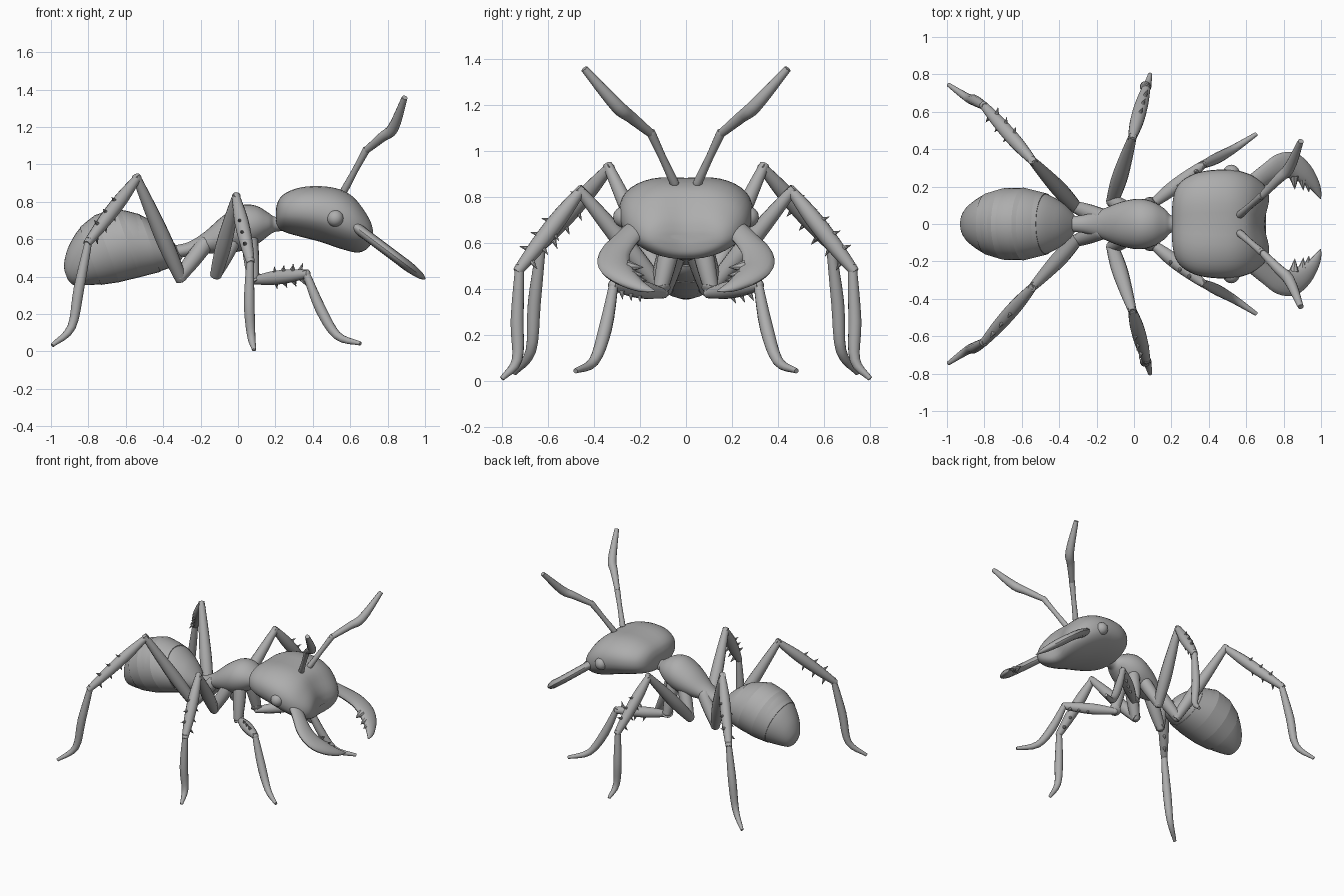
import bpy, bmesh, math
from mathutils import Vector

if "Cube" in bpy.data.objects:
    bpy.data.objects.remove(bpy.data.objects["Cube"], do_unlink=True)

grey = bpy.data.materials.new("shell_grey")
grey.use_nodes = True
colour = (0.42, 0.42, 0.42, 1)
grey.diffuse_color = colour
grey.node_tree.nodes["Principled BSDF"].inputs["Base Color"].default_value = colour


def finish(name, bm):
    """Turn a bmesh into a smooth shaded grey object."""
    bmesh.ops.recalc_face_normals(bm, faces=bm.faces)
    mesh = bpy.data.meshes.new(name)
    bm.to_mesh(mesh)
    bm.free()
    mesh.materials.append(grey)
    part = bpy.data.objects.new(name, mesh)
    bpy.context.collection.objects.link(part)
    bpy.ops.object.select_all(action="DESELECT")
    part.select_set(True)
    bpy.context.view_layer.objects.active = part
    bpy.ops.object.shade_smooth_by_angle(angle=math.radians(40))


def spline(rows, steps=4):
    """Smooth curve through rows of numbers."""
    smooth = []
    padded = [rows[0], *rows, rows[-1]]
    for before, start, end, after in zip(padded, padded[1:], padded[2:], padded[3:]):
        for step in range(steps):
            t = step / steps
            smooth.append([0.5 * (2 * b + (c - a) * t + (2 * a - 5 * b + 4 * c - d) * t * t
                                  + (3 * b - a - 3 * c + d) * t ** 3)
                           for a, b, c, d in zip(before, start, end, after)])
    return smooth + [list(rows[-1])]


def rounded(value, power):
    return math.copysign(abs(value) ** (2 / power), value)


def loft(name, rows, sides=16, up=(0, 0, 1), axis=None, power=2, shape=None):
    """Skin oval sections (x, y, z, half width, half height) along a path."""
    rows = spline(rows)
    bm, rings = bmesh.new(), []
    for i, (x, y, z, width, height) in enumerate(rows):
        before, after = rows[max(i - 1, 0)], rows[min(i + 1, len(rows) - 1)]
        along = Vector(axis or Vector(after[:3]) - Vector(before[:3])).normalized()
        side = Vector(up).cross(along).normalized()
        top = along.cross(side)
        ring = []
        for k in range(sides):
            angle = math.tau * k / sides
            u, v = rounded(math.cos(angle), power), rounded(math.sin(angle), power)
            point = Vector((x, y, z)) + side * u * max(width, .002) + top * v * max(height, .002)
            if shape:
                shape(point, v)
            ring.append(bm.verts.new(point))
        rings.append(ring)
    for a, b in zip(rings, rings[1:]):
        for k in range(sides):
            n = (k + 1) % sides
            bm.faces.new((a[k], a[n], b[n], b[k]))
    bm.faces.new(rings[0])
    bm.faces.new(rings[-1])
    finish(name, bm)


def body(name, rows, **options):
    """Loft along the centre line from (x, z, half width, half height)."""
    loft(name, [(x, 0, z, w, h) for x, z, w, h in rows], **options)


def limb(name, points, radii, s):
    """Round tube with domed ends through the points."""
    rows = [(*p, r, r) for p, r in zip(points, radii)]
    ends = []
    for p, q, r in ((points[0], points[1], radii[0]), (points[-1], points[-2], radii[-1])):
        out = (p - q).normalized() * r
        ends.append([(*(p + out * reach), r * size, r * size) for reach, size in ((.6, .8), (.95, .25))])
    loft(name, ends[0][::-1] + rows + ends[1], sides=12, up=(.3, -s, .25))


def straight(start, end, count):
    return [start.lerp(end, i / (count - 1)) for i in range(count)]


def spike(name, base, tip, radius):
    bm = bmesh.new()
    bmesh.ops.create_cone(bm, cap_ends=True, segments=8, radius1=radius, radius2=.001, depth=(tip - base).length)
    turn = (tip - base).to_track_quat("Z", "Y").to_matrix().to_4x4()
    bmesh.ops.transform(bm, matrix=turn, verts=bm.verts)
    bmesh.ops.translate(bm, vec=(base + tip) / 2, verts=bm.verts)
    finish(name, bm)


# Abdomen: tilted egg with overlapping plates
tilt = (-.94, 0, -.34)
egg = [(x, z, r, r) for x, z, r in (
    (-.31, .525, .03), (-.345, .545, .075), (-.39, .562, .115), (-.47, .58, .16), (-.59, .58, .19),
    (-.7, .55, .187), (-.79, .51, .16), (-.865, .46, .113), (-.905, .42, .068), (-.92, .41, .025))]
body("abdomen", egg, sides=32, axis=tilt)
for first in (3, 4, 5):
    body("abdomen_plate", [(x, z, w + .004, h + .004) for x, z, w, h in egg[first:first + 2]], sides=32, axis=tilt)

# Thorax with waist and neck
body("thorax", [(-.36, .53, .04, .035), (-.27, .545, .048, .038), (-.18, .58, .075, .058), (-.08, .625, .115, .1),
                (.02, .66, .135, .122), (.1, .675, .12, .103), (.165, .68, .08, .06), (.2, .68, .045, .04),
                (.27, .685, .045, .04)], sides=28, axis=(1, 0, 0))


# Head: boxy, narrower below, with a groove down the face
def face_shape(point, v):
    point.y *= 1 - .18 * max(0, -v) ** 2
    groove = math.exp(-(point.y / .1) ** 2)
    point.x -= .25 * groove * max(0, point.x - .6)
    point.z -= .012 * groove * max(0, v)


body("head", [(.203, .735, .07, .035), (.208, .737, .13, .06), (.225, .742, .19, .09), (.265, .748, .238, .115),
              (.34, .75, .275, .138), (.44, .74, .29, .154), (.54, .715, .288, .163), (.62, .683, .265, .152),
              (.68, .65, .225, .118), (.715, .632, .18, .08), (.728, .628, .13, .04), (.73, .628, .06, .015)],
     sides=40, axis=(1, 0, 0), power=2.35, shape=face_shape)

# Joints of each leg: hip, lower hip, knee, ankle, mid foot, heel, toe
legs = {
    "front": ((.06, .06, .62), (.08, .11, .4), (.09, .1, .38), (.365, .315, .415),
              (.44, .35, .23), (.53, .4, .085), (.645, .475, .045)),
    "middle": ((-.02, .06, .61), (-.115, .125, .42), (-.01, .46, .825), (.065, .725, .485),
               (.06, .735, .26), (.07, .735, .09), (.085, .795, .015)),
    "hind": ((-.18, .04, .57), (-.31, .09, .4), (-.54, .335, .925), (-.8, .63, .585),
             (-.85, .66, .34), (-.89, .675, .13), (-.985, .74, .04)),
}
hip_radii = (.045, .043, .033)
thigh_radii = (.033, .043, .036, .023)
shin_radii = (.022, .037, .036, .023)
foot_radii = (.02, .029, .023, .012)


def build_leg(name, joints, s):
    hip, low, knee, ankle, *foot = [Vector((x, y * s, z)) for x, y, z in joints]
    limb(name + "_hip", straight(hip, low, 3), hip_radii, s)
    limb(name + "_thigh", straight(low, knee, 4), thigh_radii, s)
    limb(name + "_shin", straight(knee, ankle, 4), shin_radii, s)
    limb(name + "_foot", [ankle, *foot], foot_radii, s)
    # Thorns alternate along both edges of the shin
    along = (ankle - knee).normalized()
    across = along.cross((0, s, 0) if "front" in name else (s, 0, 0)).normalized()
    out = along.cross(across)
    for k in range(6):
        turn = 1 if k % 2 else -1
        base = knee.lerp(ankle, .4 + .09 * k)
        aim = across * turn + out * turn * .4 + along * .35
        spike(name + "_thorn", base, base + aim.normalized() * .068, .02)


# Jaw outline seen from above: x, y, half width
jaw = ((.58, .18, .04), (.64, .22, .05), (.71, .27, .055), (.78, .31, .066), (.85, .312, .07),
       (.91, .272, .058), (.96, .215, .036), (.985, .17, .02), (.998, .135, .003))


def on_jaw(x, y, s):
    return Vector((x, y * s, .65 - .75 * (x - .65)))


for s, word in ((1, "left"), (-1, "right")):
    # Curved flat jaw blades with inner teeth
    loft(word + "_jaw", [(*on_jaw(x, y, s), w, min(.028, w * .6)) for x, y, w in jaw], up=(.6, 0, .8))
    for x, y, reach in ((.855, .255, .07), (.9, .235, .055), (.93, .215, .045)):
        spike(word + "_jaw_tooth", on_jaw(x, y, s), on_jaw(x + .005, y - reach, s), reach * .4)

    # Eyes
    bm = bmesh.new()
    bmesh.ops.create_uvsphere(bm, u_segments=20, v_segments=12, radius=.045)
    bmesh.ops.translate(bm, vec=(.52, s * .272, .712), verts=bm.verts)
    finish(word + "_eye", bm)

    # Elbowed antennae
    root, elbow, bend, tip = [Vector((x, y * s, z)) for x, y, z in (
        (.57, .053, .865), (.683, .15, 1.073), (.83, .3, 1.195), (.887, .432, 1.345))]
    limb(word + "_antenna_base", straight(root, elbow, 3), (.02, .017, .02), s)
    limb(word + "_antenna_tip", [elbow, elbow.lerp(bend, .6), bend, tip], (.018, .026, .03, .017), s)

    for leg, joints in legs.items():
        build_leg(word + "_" + leg + "_leg", joints, s)
